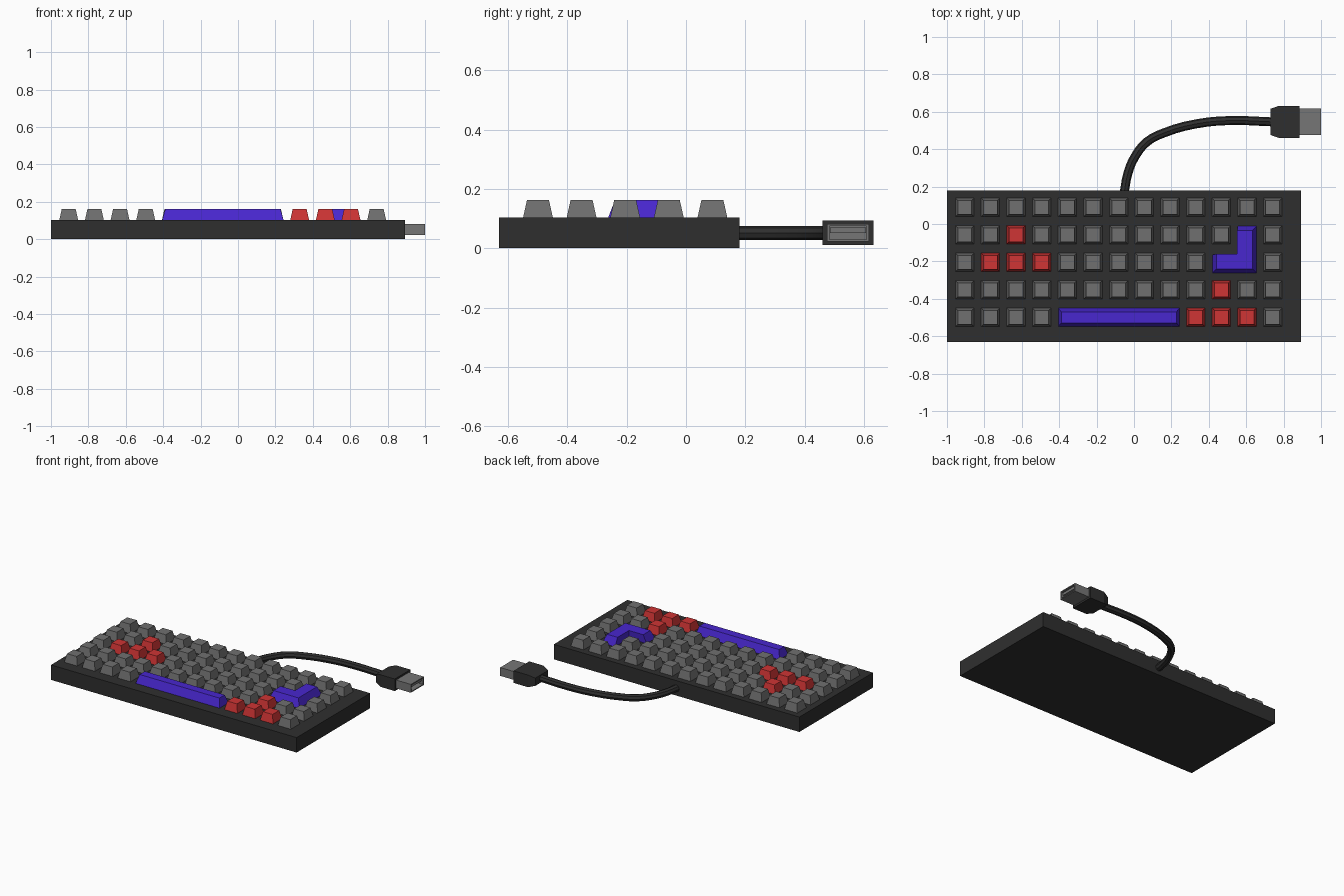
import bpy
import bmesh
from mathutils import Vector

if "Cube" in bpy.data.objects:
    bpy.data.objects.remove(bpy.data.objects["Cube"], do_unlink=True)


def material(name, rgb):
    mat = bpy.data.materials.new(name)
    mat.use_nodes = True
    color = (*rgb, 1)
    mat.diffuse_color = color
    mat.node_tree.nodes["Principled BSDF"].inputs["Base Color"].default_value = color
    return mat


CASE = material("case black", (0.028, 0.028, 0.028))
GREY = material("key grey", (0.16, 0.16, 0.16))
RED = material("key red", (0.62, 0.035, 0.035))
BLUE = material("key blue", (0.065, 0.02, 0.62))
METAL = material("connector grey", (0.18, 0.18, 0.18))


def add_object(name, bm, mat):
    bmesh.ops.recalc_face_normals(bm, faces=bm.faces)
    mesh = bpy.data.meshes.new(name)
    bm.to_mesh(mesh)
    bm.free()
    mesh.materials.append(mat)
    obj = bpy.data.objects.new(name, mesh)
    bpy.context.collection.objects.link(obj)
    return obj


def loft(name, rings, mat):
    """Skin matching rings of points and cap both ends."""
    bm = bmesh.new()
    loops = [[bm.verts.new(p) for p in ring] for ring in rings]
    for low, high in zip(loops, loops[1:]):
        for i in range(len(low)):
            j = (i + 1) % len(low)
            bm.faces.new((low[i], low[j], high[j], high[i]))
    bm.faces.new(loops[0][::-1])
    bm.faces.new(loops[-1])
    return add_object(name, bm, mat)


def box(name, x, y, z, mat):
    return loft(name, [[(x[0], y[0], h), (x[1], y[0], h), (x[1], y[1], h), (x[0], y[1], h)]
                       for h in z], mat)


CASE_TOP, KEY_TOP = 0.104, 0.162


def keycap(name, outline, scale, mat):
    """Key with a footprint that shrinks about its middle towards the top."""
    xs, ys = zip(*outline)
    cx, cy = (min(xs) + max(xs)) / 2, (min(ys) + max(ys)) / 2
    bottom = [(x, y, CASE_TOP) for x, y in outline]
    top = [(cx + (x - cx) * scale[0], cy + (y - cy) * scale[1], KEY_TOP) for x, y in outline]
    return loft(name, [bottom, top], mat)


def rectangle(cx, cy, w, d):
    return [(cx + sx * w / 2, cy + sy * d / 2) for sx, sy in ((-1, -1), (1, -1), (1, 1), (-1, 1))]


# Case
box("case", (-1, 0.893), (-0.63, 0.18), (0, CASE_TOP), CASE)

# Key grid, one letter per key: g grey, r red, dot left free for the large keys
LAYOUT = ("ggggggggggggg",
          "ggrgggggggg.g",
          "grrrgggggg..g",
          "ggggggggggrgg",
          "gggg.....rrrg")
for row, letters in enumerate(LAYOUT):
    for col, letter in enumerate(letters):
        if letter != ".":
            spot = rectangle(-0.905 + col * 0.1372, 0.089 - row * 0.147, 0.1, 0.1)
            keycap(f"key_{row}_{col}", spot, (0.74, 0.74), RED if letter == "r" else GREY)

# Large keys
keycap("space_key", rectangle(-0.081, -0.499, 0.648, 0.1), (0.95, 0.58), BLUE)
keycap("enter_key", [(0.42, -0.262), (0.655, -0.262), (0.655, -0.012), (0.555, -0.012),
                     (0.555, -0.165), (0.42, -0.165)], (0.82, 0.82), BLUE)

# Cable
PATH = [(-0.052, 0.17), (-0.033, 0.27), (0.005, 0.36), (0.07, 0.44), (0.16, 0.487),
        (0.33, 0.535), (0.51, 0.553), (0.74, 0.546)]
curve = bpy.data.curves.new("cable", "CURVE")
curve.dimensions = "3D"
curve.bevel_depth = 0.024
curve.bevel_resolution = 2
curve.resolution_u = 3
curve.use_fill_caps = True
spline = curve.splines.new("BEZIER")
spline.bezier_points.add(len(PATH) - 1)
for point, (x, y) in zip(spline.bezier_points, PATH):
    point.co = Vector((x, y, 0.051))
    point.handle_left_type = point.handle_right_type = "AUTO"
curve.materials.append(CASE)
cable = bpy.data.objects.new("cable", curve)
bpy.context.collection.objects.link(cable)
bpy.context.view_layer.objects.active = cable
cable.select_set(True)
bpy.ops.object.convert(target="MESH")
bpy.ops.object.shade_smooth_by_angle()


def ring(x, half_y, half_z):
    """Upright rectangle across the plug axis."""
    return [(x, 0.546 + y, 0.052 + z) for y, z in rectangle(0, 0, 2 * half_y, 2 * half_z)]


# Plug: housing tapered at the cable end, then a hollow metal shell with a tongue
loft("plug_housing", [ring(0.73, 0.07, 0.027), ring(0.775, 0.086, 0.042),
                      ring(0.886, 0.086, 0.042)], CASE)
loft("plug_shell", [ring(0.88, 0.071, 0.029), ring(1, 0.071, 0.029),
                    ring(1, 0.062, 0.022), ring(0.9, 0.062, 0.022)], METAL)
box("plug_tongue", (0.895, 0.99), (0.486, 0.606), (0.052, 0.07), METAL)
